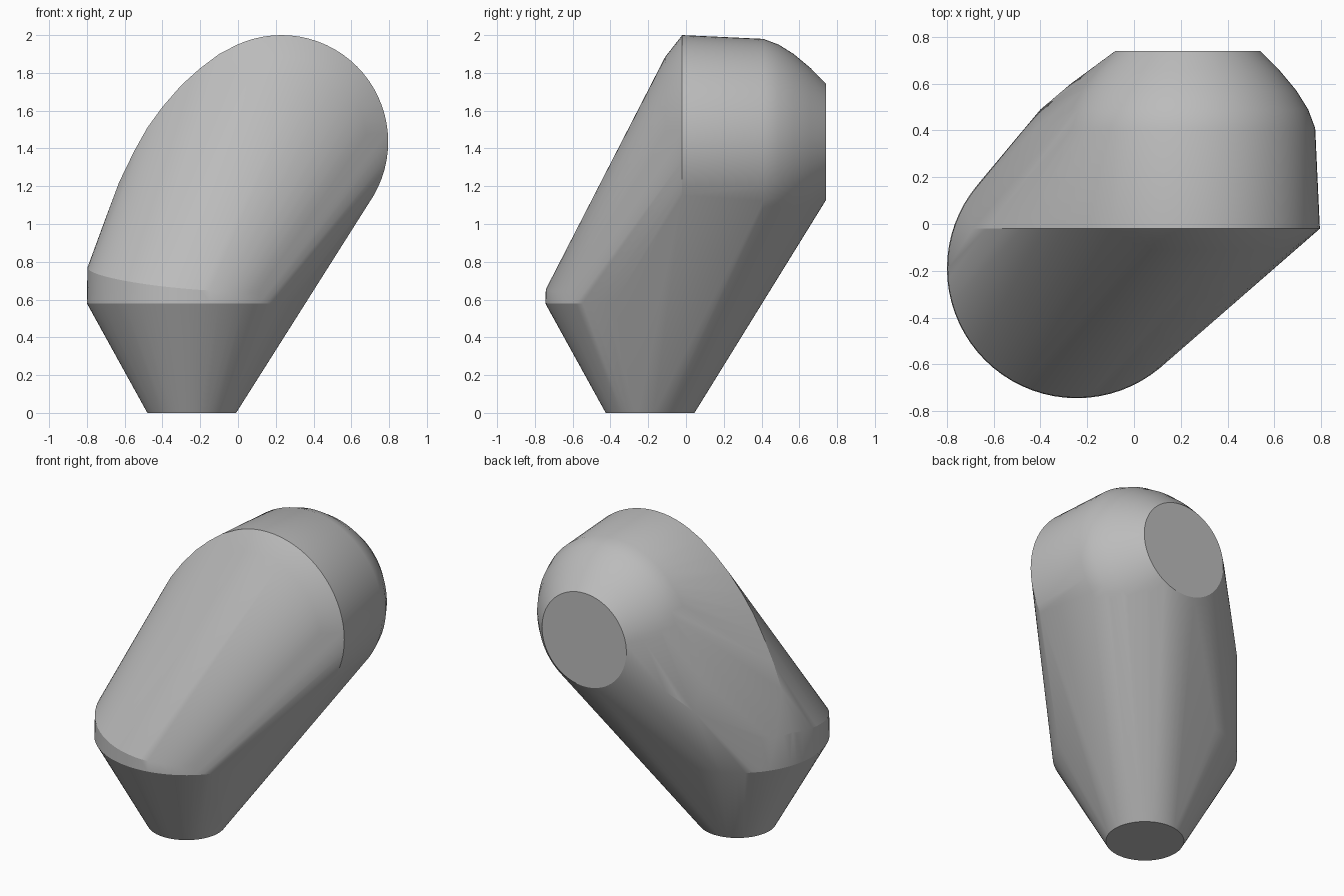
import bpy, bmesh, math

cube = bpy.data.objects.get("Cube")
if cube:
    bpy.data.objects.remove(cube, do_unlink=True)

SIDES = 72
ANGLES = [2 * math.pi * i / SIDES for i in range(SIDES)]
LOW_X, LOW_Y = -0.245, -0.19   # axis of the upright lower end
TOP_X, TOP_Z = 0.23, 1.435     # axis of the level upper end

points = []

# Lower end: upright rings (radius, height)
for r, z in ((0.235, 0), (0.527, 0.53), (0.555, 0.58)):
    points += [(LOW_X + r * math.cos(a), LOW_Y + r * math.sin(a), z) for a in ANGLES]

# Tilted shoulder ring
for a in ANGLES:
    x, y = LOW_X + 0.552 * math.cos(a), LOW_Y + 0.552 * math.sin(a)
    points.append((x, y, 0.73 - 0.08 * x + 0.128 * y))

# Upper end: rings facing the back (radius, depth)
for r, y in ((0.45, -0.11), (0.565, -0.02), (0.545, 0.41), (0.515, 0.49),
             (0.465, 0.57), (0.39, 0.66), (0.31, 0.74)):
    points += [(TOP_X + r * math.cos(a), y, TOP_Z + r * math.sin(a)) for a in ANGLES]

# Bulging outer ridge along the bend
for x, z in ((-0.77, 0.8), (-0.69, 1.06), (-0.63, 1.22), (-0.55, 1.385), (-0.48, 1.51),
             (-0.4, 1.62), (-0.3, 1.735), (-0.2, 1.825), (-0.1, 1.9), (0, 1.95)):
    points.append((x, -0.02, z))

# Bulge on the inner side of the dome
points += [(-0.46, 0.41, 1.0), (-0.42, 0.41, 1.2), (-0.36, 0.41, 1.42),
           (-0.4, 0.49, 1.03), (-0.34, 0.54, 1.1), (-0.27, 0.6, 1.17)]

# Skin over all rings
bm = bmesh.new()
for p in points:
    bm.verts.new(p)
hull = bmesh.ops.convex_hull(bm, input=bm.verts)
loose = {g for g in hull["geom_interior"] + hull["geom_unused"] if isinstance(g, bmesh.types.BMVert)}
bmesh.ops.delete(bm, geom=list(loose), context="VERTS")
bmesh.ops.dissolve_limit(bm, angle_limit=math.radians(0.3), verts=bm.verts, edges=bm.edges)
bmesh.ops.recalc_face_normals(bm, faces=bm.faces)

mesh = bpy.data.meshes.new("bent_body")
bm.to_mesh(mesh)
bm.free()
body = bpy.data.objects.new("bent_body", mesh)
bpy.context.collection.objects.link(body)

# Plain grey
grey = bpy.data.materials.new("light_grey")
grey.use_nodes = True
colour = (0.5, 0.5, 0.5, 1)
grey.diffuse_color = colour
grey.node_tree.nodes["Principled BSDF"].inputs["Base Color"].default_value = colour
mesh.materials.append(grey)

bpy.context.view_layer.objects.active = body
body.select_set(True)
bpy.ops.object.shade_smooth_by_angle(angle=math.radians(20))
